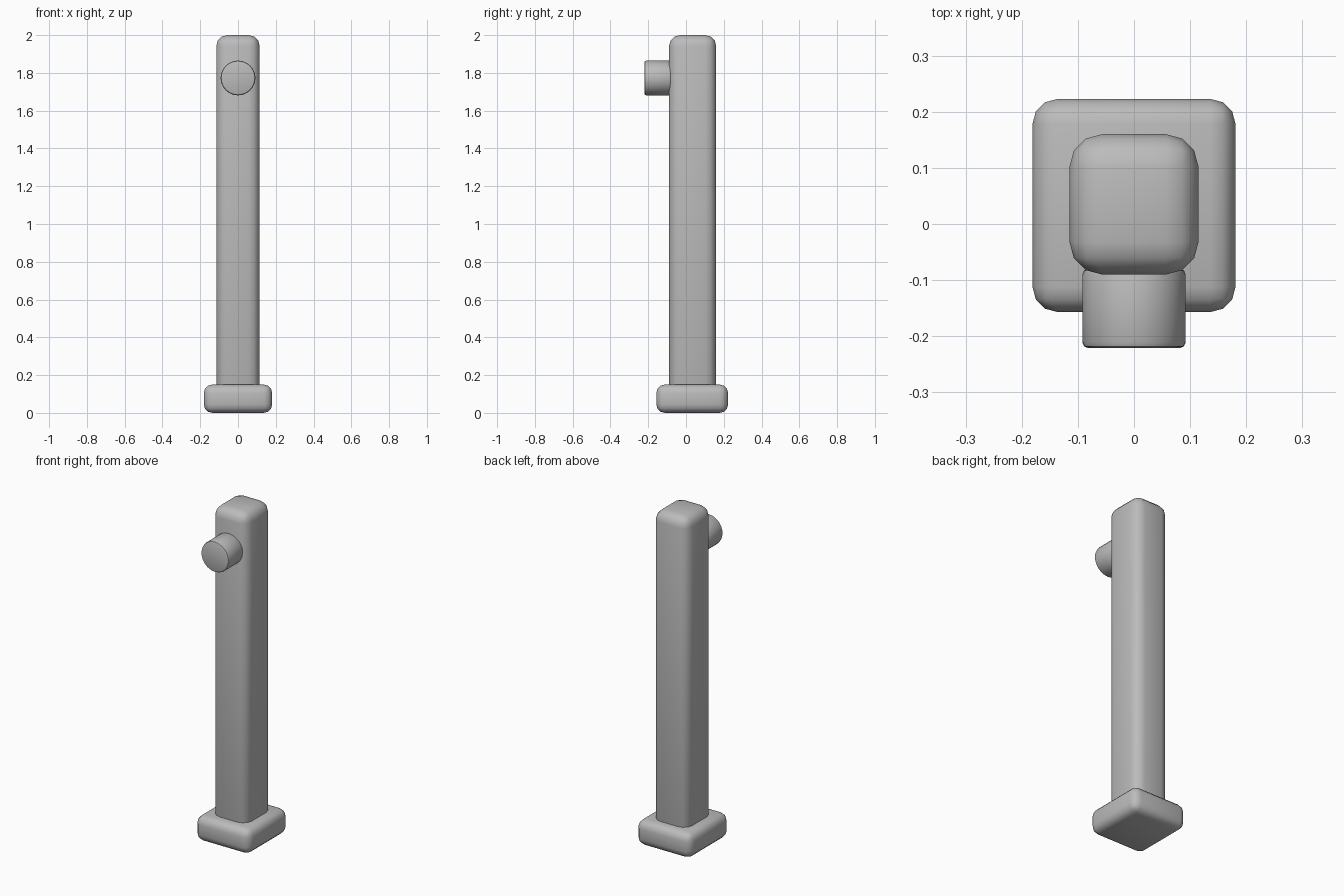
import bpy
import math

cube = bpy.data.objects.get("Cube")
if cube:
    bpy.data.objects.remove(cube, do_unlink=True)

# Single plain grey
grey = bpy.data.materials.new("plain grey")
grey.use_nodes = True
colour = (0.5, 0.5, 0.5, 1)
grey.diffuse_color = colour
grey.node_tree.nodes["Principled BSDF"].inputs["Base Color"].default_value = colour


def finish(obj, name, width, segments):
    """Name, colour, round the edges and smooth the shading."""
    obj.name = name
    obj.data.name = name
    obj.data.materials.append(grey)
    bpy.ops.object.transform_apply(location=False, rotation=True, scale=True)
    bevel = obj.modifiers.new("rounded edges", "BEVEL")
    bevel.width = width
    bevel.segments = segments
    bevel.limit_method = "ANGLE"
    bevel.angle_limit = math.radians(40)
    bpy.ops.object.modifier_apply(modifier=bevel.name)
    bpy.ops.object.shade_smooth_by_angle(angle=math.radians(40))


def rounded_box(name, low, high, width):
    centre = [(a + b) / 2 for a, b in zip(low, high)]
    bpy.ops.mesh.primitive_cube_add(size=1, location=centre)
    obj = bpy.context.object
    obj.scale = [b - a for a, b in zip(low, high)]
    finish(obj, name, width, 3)


# Foot plate and upright post
rounded_box("base", (-0.181, -0.157, 0), (0.181, 0.223, 0.15), 0.045)
rounded_box("post", (-0.115, -0.09, 0.08), (0.115, 0.16, 2), 0.058)

# Round knob on the front face
front, back = -0.221, -0.08
bpy.ops.mesh.primitive_cylinder_add(
    vertices=32, radius=0.092, depth=back - front,
    location=(0, (front + back) / 2, 1.773), rotation=(math.pi / 2, 0, 0))
finish(bpy.context.object, "knob", 0.01, 2)
